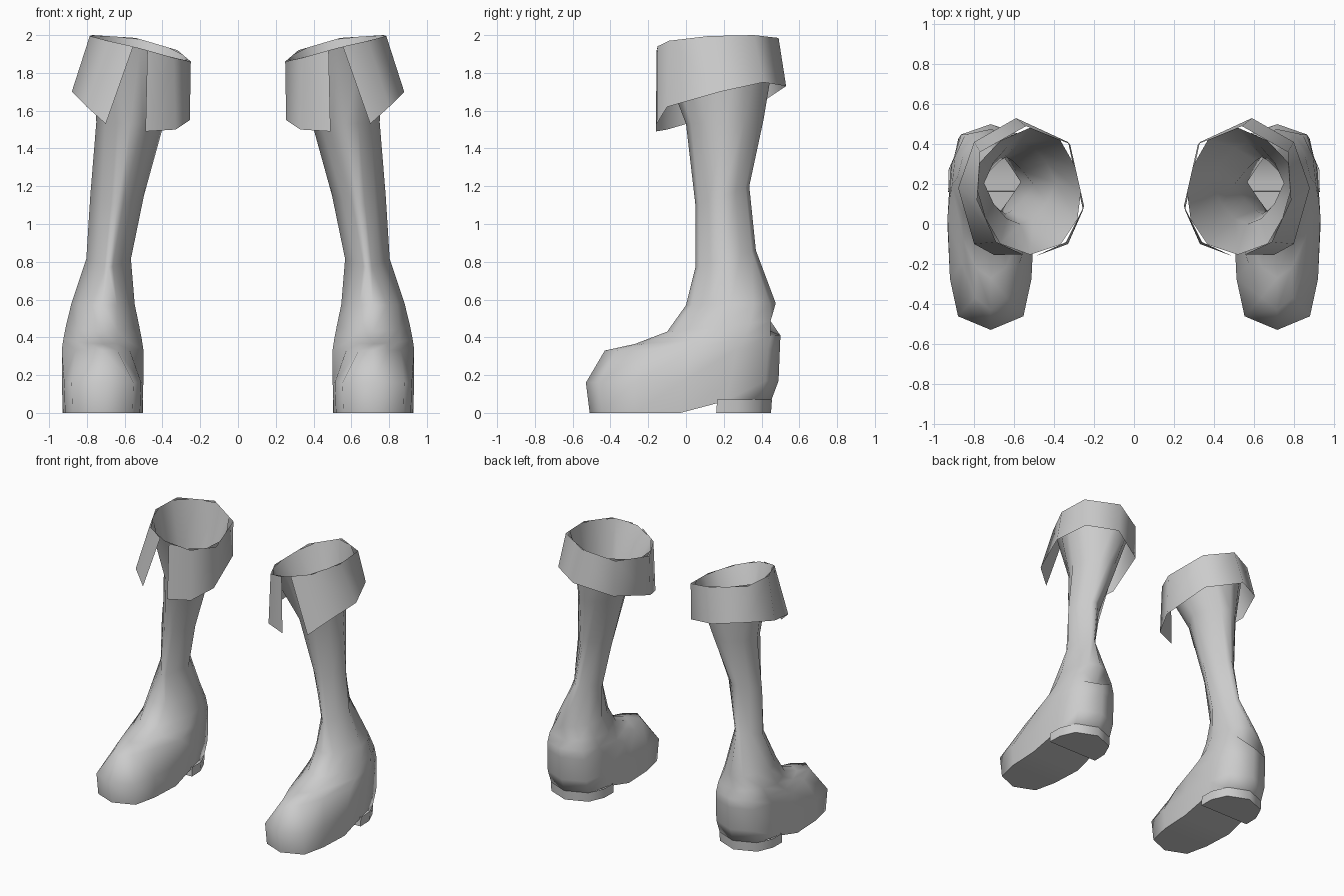
import bpy, math

if "Cube" in bpy.data.objects:
    bpy.data.objects.remove(bpy.data.objects["Cube"])

grey = bpy.data.materials.new("grey leather")
grey.diffuse_color = (0.6, 0.6, 0.6, 1)
grey.use_nodes = True
grey.node_tree.nodes["Principled BSDF"].inputs["Base Color"].default_value = grey.diffuse_color
N = 12


def make(name, verts, faces, angle=60):
    """Mesh object, smooth shaded, mirrored across x = 0 for the second boot."""
    me = bpy.data.meshes.new(name)
    me.from_pydata(verts, [], faces)
    me.materials.append(grey)
    ob = bpy.data.objects.new(name, me)
    bpy.context.collection.objects.link(ob)
    bpy.ops.object.select_all(action='DESELECT')
    ob.select_set(True)
    bpy.context.view_layer.objects.active = ob
    bpy.ops.object.shade_smooth_by_angle(angle=math.radians(angle))
    mirror = ob.modifiers.new("other_side", 'MIRROR')
    mirror.use_mirror_merge = False
    return ob


def ring(front, back, cx, w, p=1.0, taper=1.0, diamond=0.0):
    """Twelve-sided section from a front (y, z) to a back (y, z) point."""
    pts = []
    for i in range(N):
        a = 2 * math.pi * i / N
        t = (1 - math.cos(a)) / 2
        s = math.sin(a) if i % 6 else 0
        x = (1 - diamond) * abs(s) ** p + diamond * min(2 * t, 2 - 2 * t)
        x = math.copysign(w * x, s) * (taper + (1 - taper) * min(1, t * 2))
        pts.append((cx + x, front[0] + t * (back[0] - front[0]),
                    front[1] + t * (back[1] - front[1])))
    return pts


def rim_ring(loop, cx, cy):
    """Twelve points on a closed loop, found along rays from its centre."""
    pts = []
    for i in range(N):
        a = 2 * math.pi * i / N
        dx, dy = math.sin(a), -math.cos(a)
        for p, q in zip(loop, loop[1:] + loop[:1]):
            # signed distance of both ends from the ray
            u = (p[0] - cx) * dy - (p[1] - cy) * dx
            v = (q[0] - cx) * dy - (q[1] - cy) * dx
            if u * v <= 0 and u != v:
                f = u / (u - v)
                c = tuple(p[k] + f * (q[k] - p[k]) for k in range(3))
                if (c[0] - cx) * dx + (c[1] - cy) * dy > 0:
                    pts.append(c)
                    break
    return pts


# Cuff edges, from the right of the front split round to its left
top = [(.555, -.152, 1.94), (.69, -.09, 1.97), (.785, .12, 1.995), (.77, .36, 2.0),
       (.54, .49, 1.985), (.32, .40, 1.92), (.25, .09, 1.86), (.34, -.09, 1.88),
       (.48, -.155, 1.92)]
hem = [(.70, -.155, 1.53), (.80, -.10, 1.62), (.88, .18, 1.70), (.80, .41, 1.75),
       (.59, .53, 1.73), (.33, .41, 1.65), (.255, .07, 1.55), (.33, -.10, 1.50),
       (.49, -.16, 1.49)]
m = len(top)
make("cuff", top + hem, [(i, m + i, m + i + 1, i + 1) for i in range(m - 1)])

# Boot body: foot, ankle and open shaft
rings = [
    ring((-0.51, 0), (0.45, 0), 0.717, 0.21, 0.4),
    ring((-0.53, 0.16), (0.49, 0.17), 0.717, 0.216, 0.4),
    ring((-0.43, 0.33), (0.497, 0.34), 0.717, 0.216, 0.45, 0.42),
    ring((-0.27, 0.365), (0.5, 0.41), 0.717, 0.208, 0.5, 0.42),
    ring((-0.10, 0.43), (0.487, 0.49), 0.717, 0.194, 0.6, 0.55),
    ring((0.0, 0.57), (0.475, 0.58), 0.715, 0.168, 0.8, 0.9, 0.2),
    ring((0.05, 0.77), (0.37, 0.86), 0.685, 0.118, 1, 1, 0.85),
    ring((0.05, 1.10), (0.335, 1.20), 0.64, 0.142, 1, 1, 0.75),
    ring((0.0, 1.53), (0.41, 1.55), 0.57, 0.18, 1, 1, 0.35),
    rim_ring(top, 0.52, 0.16),
]
# raised arch in front of the heel, and the notch above the heel
rings[0] = [(x, y, 0.063 if y > 0.1 else 0) for x, y, z in rings[0]]
rings[4][6] = (0.717, 0.43, 0.44)
verts = [v for r in rings for v in r]
faces = [(k * N + i, k * N + (i + 1) % N, (k + 1) * N + (i + 1) % N, (k + 1) * N + i)
         for k in range(len(rings) - 1) for i in range(N)]
# sole strips
faces += [(0, 11, 1), (5, 7, 6)]
faces += [(i, N - i, N - i - 1, i + 1) for i in range(1, 5)]
make("boot_body", verts, faces, 80)

# Heel block
half = [(0.213, 0.16), (0.210, 0.27), (0.159, 0.385), (0, 0.45)]
outline = half + [(-x, y) for x, y in half[-2::-1]]
n = len(outline)
verts = [(0.717 + x * s, y + dy, z) for z, s, dy in ((0, 1, 0), (0.07, 1, 0.005))
         for x, y in outline]
faces = [(i, (i + 1) % n, n + (i + 1) % n, n + i) for i in range(n)]
faces.append(tuple(range(n))[::-1])
make("heel_block", verts, faces, 50)
